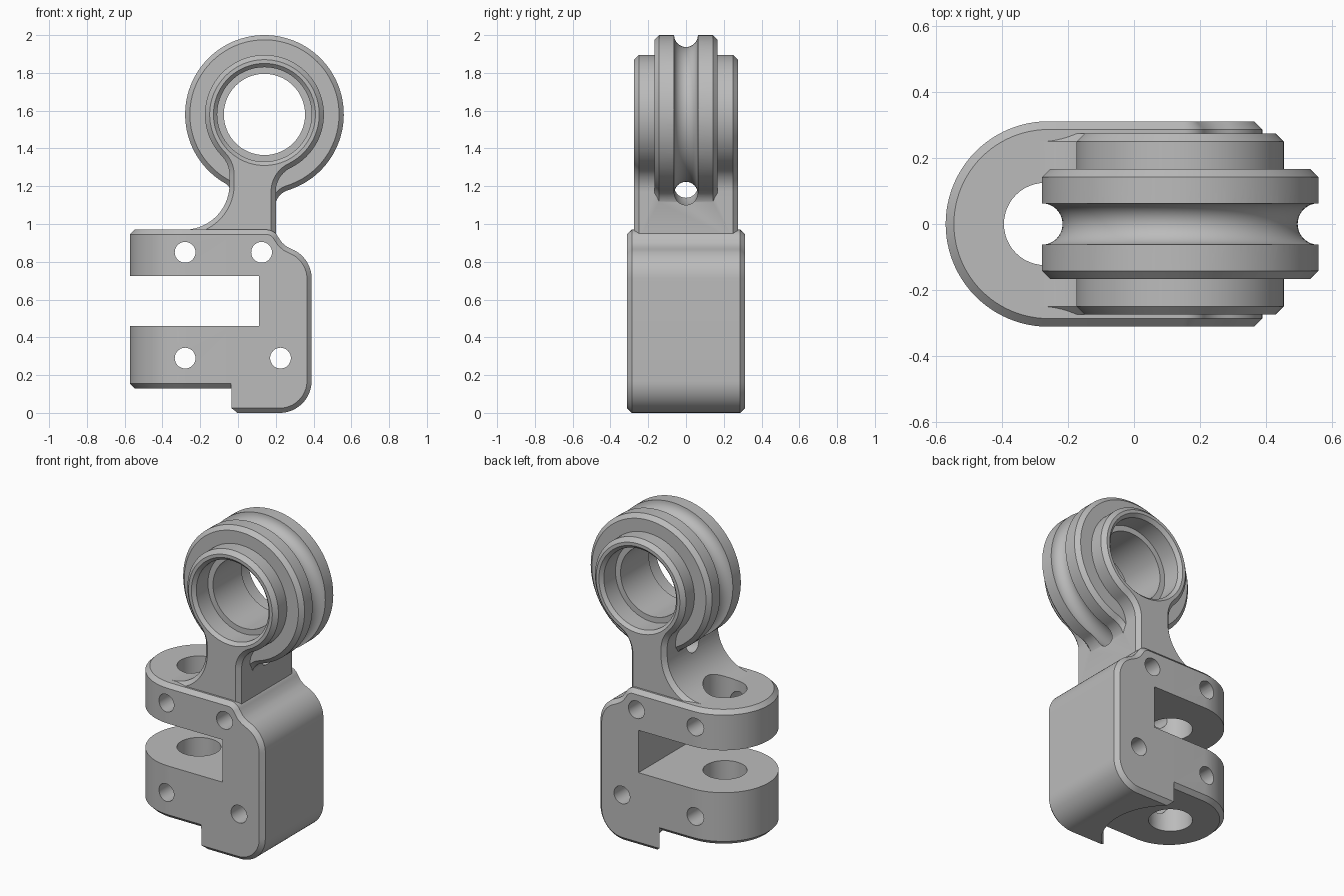
import bpy
import bmesh
from math import sin, cos, radians, degrees, atan2, sqrt
from mathutils import Vector

cube = bpy.data.objects.get("Cube")
if cube:
    bpy.data.objects.remove(cube, do_unlink=True)

steel = bpy.data.materials.new("plain grey metal")
steel.use_nodes = True
steel.diffuse_color = (0.5, 0.5, 0.5, 1)
steel.node_tree.nodes["Principled BSDF"].inputs["Base Color"].default_value = (0.5, 0.5, 0.5, 1)

EYE_X, EYE_Z = 0.14, 1.58      # centre of the eye
NOSE_X, NOSE_R = -0.26, 0.312  # rounded end of the clevis
SPLIT_X = -0.036               # where nose and block meet
CHAMFER = 0.025


def arc(cx, cy, r, start, end, steps=16):
    angles = [radians(start + (end - start) * i / steps) for i in range(steps + 1)]
    return [(cx + r * cos(a), cy + r * sin(a)) for a in angles]


def inset(points, amount):
    """Move a counter-clockwise outline inwards with mitred corners."""
    pts = [Vector(p) for p in points]
    result = []
    for i, p in enumerate(pts):
        before = (p - pts[i - 1]).normalized()
        after = (pts[(i + 1) % len(pts)] - p).normalized()
        n1, n2 = Vector((-before.y, before.x)), Vector((-after.y, after.x))
        result.append(p + (n1 + n2) * amount / (1 + n1.dot(n2)))
    return result


def along_y(u, v, w):
    return (u, w, v)


def along_z(u, v, w):
    return (u, v, w)


def loft(name, rings, place):
    """Skin a list of (outline, level) rings and cap both ends."""
    bm = bmesh.new()
    loops = [[bm.verts.new(place(p[0], p[1], level)) for p in ring] for ring, level in rings]
    for a, b in zip(loops, loops[1:]):
        for i in range(len(a)):
            j = (i + 1) % len(a)
            bm.faces.new((a[i], a[j], b[j], b[i]))
    bm.faces.new(loops[0])
    bm.faces.new(loops[-1])
    bmesh.ops.recalc_face_normals(bm, faces=bm.faces)
    mesh = bpy.data.meshes.new(name)
    bm.to_mesh(mesh)
    bm.free()
    mesh.materials.append(steel)
    obj = bpy.data.objects.new(name, mesh)
    bpy.context.collection.objects.link(obj)
    return obj


def chamfered_prism(name, points, low, high, place):
    clean = [p for i, p in enumerate(points)
             if (Vector(p) - Vector(points[i - 1])).length > 1e-4]
    small = inset(clean, CHAMFER)
    return loft(name, [(small, low), (clean, low + CHAMFER),
                       (clean, high - CHAMFER), (small, high)], place)


def turned(name, cx, cy, steps, place, segments=48):
    """Round cutter from (level, radius) steps."""
    return loft(name, [(arc(cx, cy, r, 0, 360, segments)[:-1], level)
                       for level, r in steps], place)


def box(name, x0, x1, z0, z1):
    return loft(name, [([(x0, z0), (x1, z0), (x1, z1), (x0, z1)], y) for y in (-1, 1)], along_y)


def combine(obj, other, operation="DIFFERENCE"):
    mod = obj.modifiers.new("boolean", "BOOLEAN")
    mod.operation = operation
    mod.solver = "EXACT"
    mod.object = other
    bpy.context.view_layer.objects.active = obj
    bpy.ops.object.modifier_apply(modifier=mod.name)
    bpy.data.objects.remove(other, do_unlink=True)


def bolt_hole(x, z):
    return turned("bolt_cutter", x, z, [(-0.5, 0.055), (0.5, 0.055)], along_y, 32)


def pin_hole():
    return turned("pin_cutter", -0.27, 0, [(-0.1, 0.125), (1.08, 0.125)], along_z)


def fork_slot():
    return box("slot_cutter", -1, 0.11, 0.46, 0.725)


def eye_outline(radius, left, right, left_fillet, right_fillet, foot, tail):
    """Circle that flows through fillets into a neck between two x lines."""
    def fillet(x, side, f):
        dx = x + side * f - EYE_X
        dz = sqrt((radius + f) ** 2 - dx ** 2)
        return x + side * f, EYE_Z - dz, degrees(atan2(-dz, dx))
    rx, rz, ra = fillet(right, 1, right_fillet)
    lx, lz, la = fillet(left, -1, left_fillet)
    return ([(right, foot)] + arc(rx, rz, right_fillet, 180, ra + 180)
            + arc(EYE_X, EYE_Z, radius, ra, la + 360, 96)
            + arc(lx, lz, left_fillet, la + 180, 0) + tail)


# Clevis nose: rounded fork end with pin hole
nose_plan = arc(NOSE_X, 0, NOSE_R, 90, 270, 48) + [(0.2, -NOSE_R), (0.2, NOSE_R)]
nose = chamfered_prism("clevis_nose", nose_plan, 0.13, 0.97, along_z)
for cutter in (box("split_cutter", SPLIT_X, 1, -1, 2), fork_slot(), pin_hole(),
               bolt_hole(-0.28, 0.85), bolt_hole(-0.28, 0.29)):
    combine(nose, cutter)

# Clevis block: rounded back with a shoulder, scooped below the nose
block_side = ([(-0.3, 0)] + arc(0.22, 0.17, 0.17, -90, 0) + arc(0.22, 0.71, 0.17, 0, 68)
              + [(0.256, 0.882), (0.234, 0.9)] + arc(0.15, 0.9, 0.07, 25, 90, 8)
              + [(-0.3, 0.97)])
block = chamfered_prism("clevis_block", block_side, -NOSE_R, NOSE_R, along_y)
for cutter in (box("split_cutter", -1, SPLIT_X, -1, 2), fork_slot(),
               turned("scoop_cutter", NOSE_X, 0, [(-0.2, 0.385), (0.13, 0.385)], along_z, 96),
               bolt_hole(0.125, 0.85), bolt_hole(0.225, 0.29)):
    combine(block, cutter)

# Eye: wide collar with flared neck, joined with the pulley rim
flare = arc(-0.285, 1.21, 0.24, 0, -90, 24) + [(-0.285, 0.92)]
eye = chamfered_prism("eye_and_neck",
                      eye_outline(0.315, -0.045, 0.2, 0.15, 0.14, 0.92, flare),
                      -0.275, 0.275, along_y)
rim = chamfered_prism("pulley_rim",
                      eye_outline(0.42, -0.04, 0.195, 0.05, 0.1, 1.0, [(-0.04, 1.0)]),
                      -0.167, 0.167, along_y)
combine(eye, rim, "UNION")

# Rope groove, stepped bore and pin clearance in the eye
bpy.ops.mesh.primitive_torus_add(location=(EYE_X, 0, EYE_Z), rotation=(radians(90), 0, 0),
                                 major_radius=0.42, minor_radius=0.063,
                                 major_segments=96, minor_segments=32)
groove = bpy.context.object
groove.data.materials.append(steel)
combine(eye, groove)
half_bore = [(0.3, 0.295), (0.255, 0.25), (0.14, 0.25), (0.14, 0.215)]
bore_steps = [(-y, r) for y, r in half_bore] + half_bore[::-1]
combine(eye, turned("bore_cutter", EYE_X, EYE_Z, bore_steps, along_y, 96))
combine(eye, pin_hole())

# Smooth curves, crisp edges
for part in (nose, block, eye):
    bpy.ops.object.select_all(action="DESELECT")
    part.select_set(True)
    bpy.context.view_layer.objects.active = part
    bpy.ops.object.shade_smooth_by_angle(angle=radians(30))
